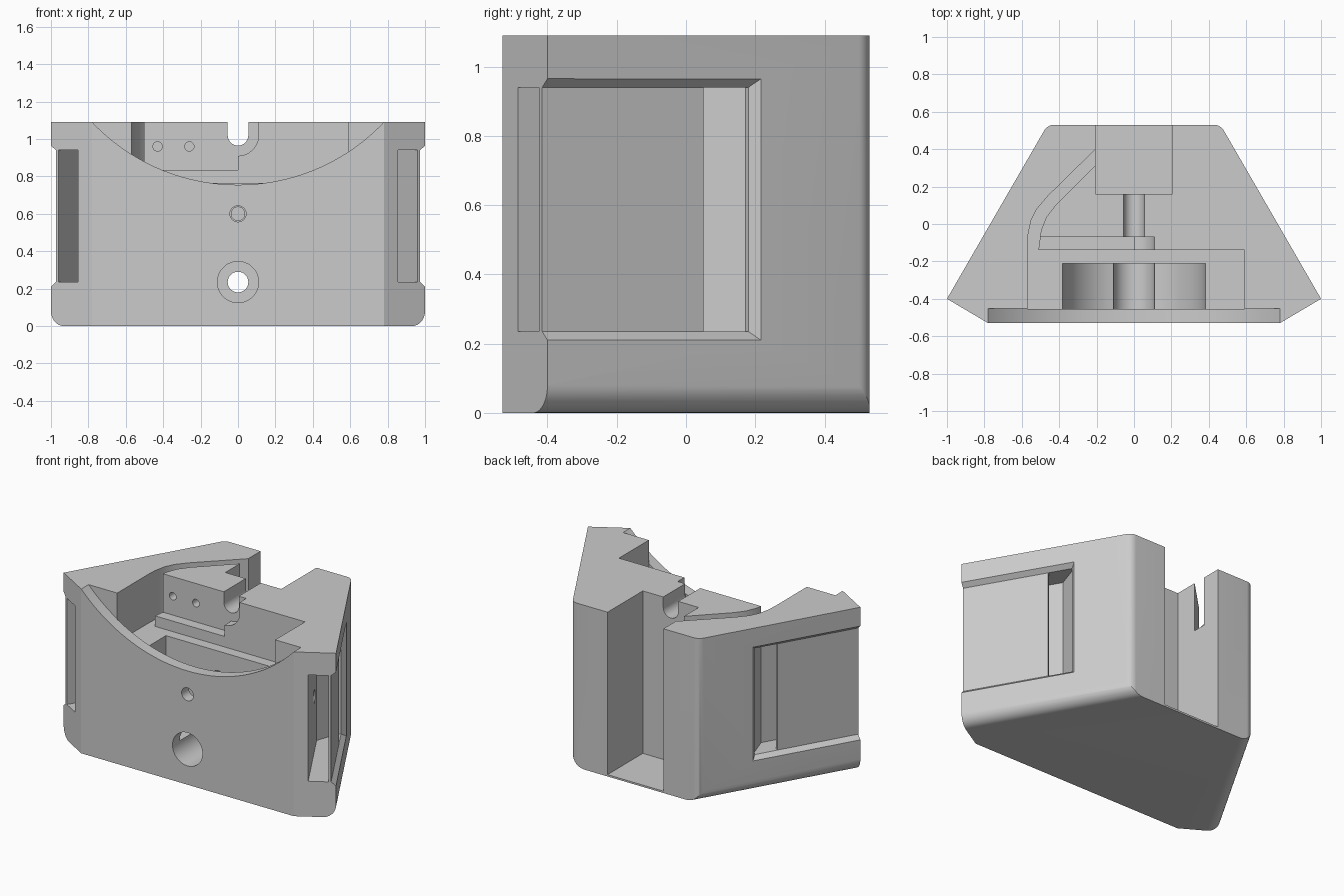
import bpy, bmesh, math
from mathutils import Matrix, Vector

old = bpy.data.objects.get("Cube")
if old:
    bpy.data.objects.remove(old, do_unlink=True)

grey = bpy.data.materials.new("light_grey_plastic")
grey.use_nodes = True
colour = (0.6, 0.6, 0.6, 1)
grey.diffuse_color = colour
grey.node_tree.nodes["Principled BSDF"].inputs["Base Color"].default_value = colour

# Frames: UP extrudes a plan along z, DEPTH a front profile along y, ALONG a profile along x
UP = Matrix.Identity(4)
DEPTH = Matrix(((1, 0, 0, 0), (0, 0, 1, 0), (0, 1, 0, 0), (0, 0, 0, 1)))
ALONG = Matrix(((0, 0, 1, 0), (1, 0, 0, 0), (0, 1, 0, 0), (0, 0, 0, 1)))
TOP = 1.2
HEIGHT = 1.09


def prism(name, points, lo, hi, frame=UP, top_points=None):
    bm = bmesh.new()
    a = [bm.verts.new(frame @ Vector((u, v, lo))) for u, v in points]
    b = [bm.verts.new(frame @ Vector((u, v, hi))) for u, v in top_points or points]
    bm.faces.new(a[::-1])
    bm.faces.new(b)
    for i in range(len(a)):
        j = (i + 1) % len(a)
        bm.faces.new((a[i], a[j], b[j], b[i]))
    # Make every solid face outwards
    bm.normal_update()
    if bm.calc_volume(signed=True) < 0:
        bmesh.ops.reverse_faces(bm, faces=bm.faces[:])
    mesh = bpy.data.meshes.new(name)
    bm.to_mesh(mesh)
    bm.free()
    mesh.materials.append(grey)
    obj = bpy.data.objects.new(name, mesh)
    bpy.context.collection.objects.link(obj)
    return obj


def rect(u0, u1, v0, v1):
    return [(u0, v0), (u1, v0), (u1, v1), (u0, v1)]


def arc(u, v, r, start=0, end=360, n=48):
    steps = n if end - start == 360 else n + 1
    angles = [math.radians(start + (end - start) * i / n) for i in range(steps)]
    return [(u + r * math.cos(t), v + r * math.sin(t)) for t in angles]


def u_slot(v, r):
    # Round-bottomed slot, open upwards
    return arc(0, v, r, 180, 360, 32) + [(r, TOP), (-r, TOP)]


# Body: tapered plan with rounded rear corners
half = [(0.78, -0.53), (1, -0.4)] + arc(0.428, 0.47, 0.06, 30, 90, 8)
body = prism("housing_body", half + [(-x, y) for x, y in reversed(half)], 0, HEIGHT)

cutters = []


def cut(name, *args, **kw):
    cutters.append(prism(name, *args, **kw))


# Front wall arc, upper tray and round motor bay
cut("front_arc", arc(0, 1.83, 1.075, n=160), -0.6, -0.453, DEPTH)
cut("upper_tray", rect(-0.57, 0.59, -0.455, -0.14), 0.765, TOP)
cut("motor_bay", u_slot(0.6, 0.382), -0.455, -0.21, DEPTH)

# Shaft and screw holes
cut("large_front_hole", arc(0, 0.235, 0.11), -0.6, -0.21, DEPTH)
cut("through_hole", arc(0, 0.235, 0.055), -0.3, 0.2, DEPTH)
cut("small_front_hole", arc(0, 0.6, 0.043), -0.6, -0.4, DEPTH)
cut("small_inner_hole", arc(0, 0.6, 0.036), -0.3, -0.1, DEPTH)

# Rear notch, ledge and cable slot
cut("rear_notch", rect(-0.205, 0.205, 0.16, 0.6), 0.012, TOP)
cut("ledge", rect(-0.52, 0, -0.15, -0.07), 0.835, TOP)
cut("wide_slot", u_slot(1.02, 0.11), -0.15, -0.07, DEPTH)
cut("narrow_slot", u_slot(1.02, 0.055), -0.1, 0.2, DEPTH)
for x in (-0.43, -0.26):
    cut("island_hole", arc(x, 0.96, 0.025, n=24), -0.1, 0.03, DEPTH)

# Curved wire channel from tray to notch
cut("wire_channel", [
    (-0.57, -0.2), (-0.57, -0.13), (-0.567, -0.06), (-0.55, 0.02), (-0.52, 0.08),
    (-0.46, 0.15), (-0.19, 0.415), (-0.19, 0.33), (-0.42, 0.1), (-0.47, 0.035),
    (-0.497, -0.035), (-0.51, -0.13), (-0.51, -0.2)], 0.765, TOP)

# Side cuts, mirrored; local axes run along, out of and up the slanted side
for sign in (1, -1):
    c, s = math.cos(math.radians(30)), 0.5
    side = Matrix.Diagonal((sign, 1, 1, 1)) @ Matrix(
        ((-s, c, 0, 1), (c, s, 0, -0.4), (0, 0, 1, 0), (0, 0, 0, 1)))
    outward = side @ DEPTH
    cut("bottom_rounding", arc(-0.08, 0.08, 0.08, -90, 0, 10) +
        [(0.05, 0.08), (0.05, -0.05), (-0.08, -0.05)], -0.1, 1.3, side @ ALONG)
    cut("side_recess", rect(-0.1, 0.687, 0.235, 0.94), -0.03, 0.03, outward,
        top_points=rect(-0.1, 0.737, 0.185, 0.99))
    cut("strap_passage", [(-0.1, -0.168), (0.58, -0.168), (0.687, -0.047),
                          (0.687, -0.029), (0.537, -0.029), (0.537, -0.047),
                          (-0.1, -0.047)], 0.235, 0.94, side)
    cut("wall_hole", arc(0.42, 0.6, 0.045, n=32), -0.26, -0.1, outward)

# Carve every opening, then drop the cutters
bpy.context.view_layer.objects.active = body
for cutter in cutters:
    cutter.hide_render = True
    mod = body.modifiers.new(cutter.name, 'BOOLEAN')
    mod.operation = 'DIFFERENCE'
    mod.solver = 'EXACT'
    mod.object = cutter
    bpy.ops.object.modifier_apply(modifier=mod.name)
for cutter in cutters:
    bpy.data.objects.remove(cutter, do_unlink=True)

for o in bpy.context.selected_objects:
    o.select_set(False)
body.select_set(True)
bpy.ops.object.shade_smooth_by_angle(angle=math.radians(30))
